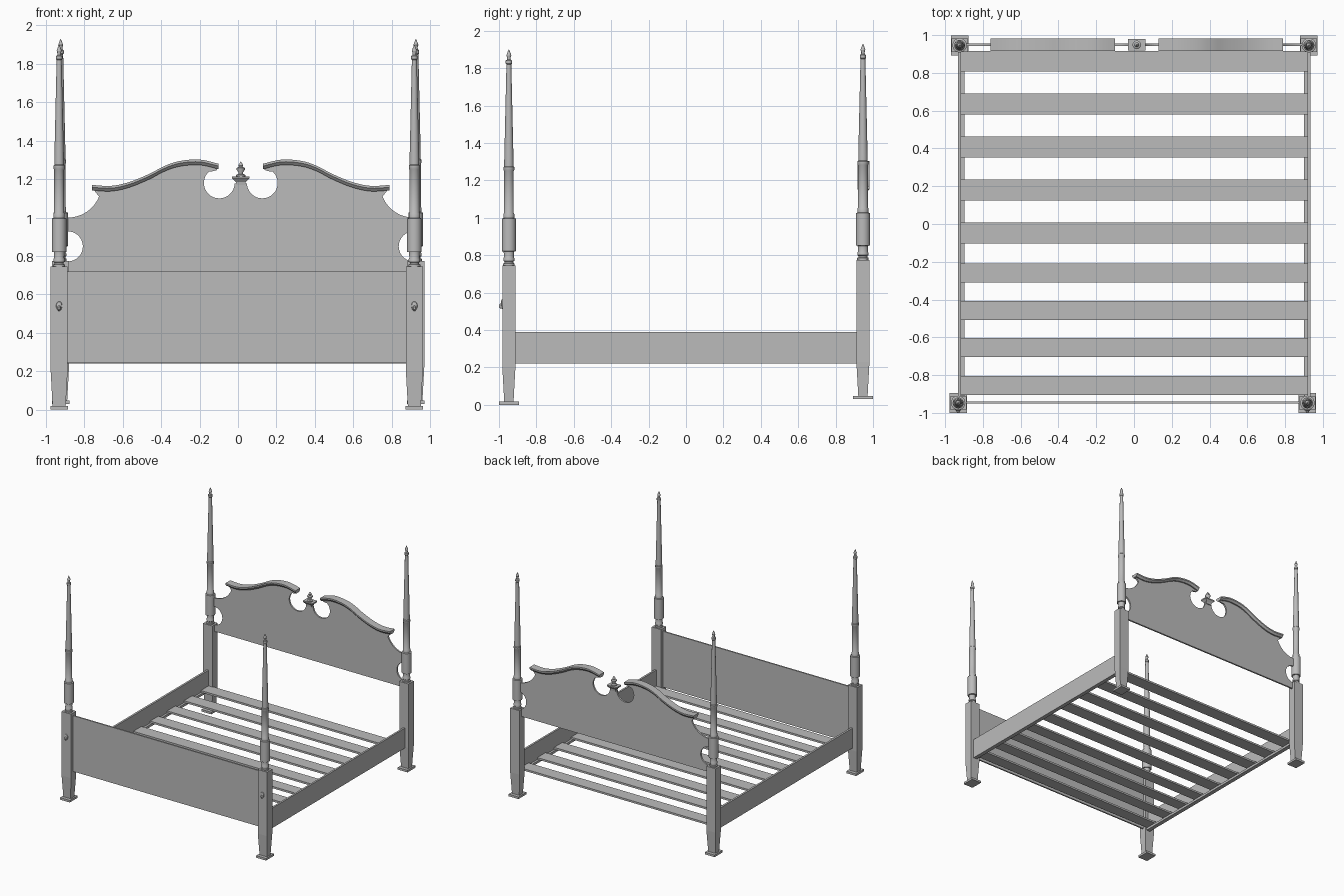
import bpy, bmesh
from math import sin, cos, pi, radians
from mathutils import Vector

cube = bpy.data.objects.get("Cube")
if cube:
    bpy.data.objects.remove(cube)

wood = bpy.data.materials.new("grey_wood")
wood.use_nodes = True
GREY = (0.5, 0.5, 0.5, 1)
wood.diffuse_color = GREY
wood.node_tree.nodes["Principled BSDF"].inputs["Base Color"].default_value = GREY


def loft(name, rings, at=(0, 0, 0), smooth=False):
    """Skin a list of equal-length point rings and cap both ends."""
    bm = bmesh.new()
    rows = [[bm.verts.new(Vector(p) + Vector(at)) for p in ring] for ring in rings]
    n = len(rows[0])
    for a, b in zip(rows, rows[1:]):
        for i in range(n):
            j = (i + 1) % n
            bm.faces.new((a[i], a[j], b[j], b[i]))
    bm.faces.new(rows[0][::-1])
    bm.faces.new(rows[-1])
    bmesh.ops.recalc_face_normals(bm, faces=bm.faces)
    mesh = bpy.data.meshes.new(name)
    bm.to_mesh(mesh)
    bm.free()
    mesh.materials.append(wood)
    ob = bpy.data.objects.new(name, mesh)
    bpy.context.collection.objects.link(ob)
    if smooth:
        bpy.ops.object.select_all(action='DESELECT')
        ob.select_set(True)
        bpy.context.view_layer.objects.active = ob
        bpy.ops.object.shade_smooth_by_angle(angle=radians(35))
    return ob


def rect(hx, hy, z):
    return [(-hx, -hy, z), (hx, -hy, z), (hx, hy, z), (-hx, hy, z)]


def box(name, x0, x1, y0, y1, z0, z1):
    hx, hy = (x1 - x0) / 2, (y1 - y0) / 2
    return loft(name, [rect(hx, hy, z0), rect(hx, hy, z1)], ((x0 + x1) / 2, (y0 + y1) / 2, 0))


def lathe(name, profile, at, sides=20):
    rings = [[(r * cos(2 * pi * i / sides), r * sin(2 * pi * i / sides), z)
              for i in range(sides)] for z, r in profile]
    return loft(name, rings, at, True)


def arc(cu, cz, r, a0, a1, n=20):
    steps = [radians(a0 + (a1 - a0) * i / n) for i in range(n + 1)]
    return [(cu + r * cos(a), cz + r * sin(a)) for a in steps]


def spline(pts, n=5):
    """Catmull-Rom curve through the points."""
    p = [Vector(q) for q in [pts[0]] + pts + [pts[-1]]]
    out = []
    for a, b, c, d in zip(p, p[1:], p[2:], p[3:]):
        for i in range(n):
            t = i / n
            out.append(0.5 * (2 * b + (c - a) * t + (2 * a - 5 * b + 4 * c - d) * t ** 2
                              + (3 * b - a - 3 * c + d) * t ** 3))
    return [tuple(q) for q in out + [p[-1]]]


# Bed posts: foot, tapered square leg, turned shaft with finial
TURNING = [(0.742, 0.031), (0.755, 0.031), (0.758, 0.024), (0.766, 0.024), (0.77, 0.030),
           (0.782, 0.030), (0.79, 0.026), (0.82, 0.028), (0.821, 0.038), (0.995, 0.038),
           (0.998, 0.029), (1.02, 0.029), (1.025, 0.026), (1.25, 0.026), (1.255, 0.029),
           (1.27, 0.029), (1.275, 0.025), (1.30, 0.025), (1.82, 0.013), (1.825, 0.017),
           (1.84, 0.017), (1.845, 0.010), (1.855, 0.009), (1.868, 0.013), (1.88, 0.009),
           (1.90, 0.001)]
POSTS = {"front_right": (-0.931, -0.947, 0), "front_left": (0.918, -0.947, 0),
         "back_right": (-0.923, 0.946, 0.03), "back_left": (0.926, 0.946, 0.03)}
for side, at in POSTS.items():
    loft(side + "_foot", [rect(0.046, 0.053, 0), rect(0.046, 0.053, 0.018)], at)
    loft(side + "_leg", [rect(0.034, 0.025, 0.018), rect(0.044, 0.035, 0.2),
                         rect(0.044, 0.035, 0.745)], at)
    lathe(side + "_turned_post", TURNING, at)

    # Bolt cover on the front legs: oval plate with a hanging drop
    if side.startswith("front"):
        for part, dz, rx, rz, depth in (("plate", 0.0, 0.016, 0.024, 0.008),
                                        ("drop", -0.012, 0.010, 0.015, 0.018)):
            rings = [[(k * rx * cos(2 * pi * i / 16), -y, k * rz * sin(2 * pi * i / 16))
                      for i in range(16)] for y, k in ((0, 1), (depth * 0.6, 0.9), (depth, 0.5))]
            loft(side + "_bolt_" + part, rings, (at[0], at[1] - 0.035, 0.54 + dz), True)

# Footboard, side rails with ledges
box("footboard", -0.9, 0.89, -0.951, -0.939, 0.245, 0.72)
for side, outer, inner, ledge in (("right", -0.932, -0.915, -0.897), ("left", 0.934, 0.918, 0.9)):
    box(side + "_rail", min(outer, inner), max(outer, inner), -0.92, 0.92, 0.22, 0.39)
    box(side + "_ledge", min(inner, ledge), max(inner, ledge), -0.91, 0.91, 0.22, 0.24)

# Slats
for i, y in enumerate((0.862, 0.635, 0.408, 0.18, -0.048, -0.26, -0.458, -0.653, -0.855)):
    half = 0.055 if i < 5 else 0.05
    box("slat_%d" % (i + 1), -0.915, 0.918, y - half, y + half, 0.24, 0.256)

# Headboard panel: half outline, mirrored about its centre line
MID, Y = 0.0145, 0.949
crest = spline([(0.774, 1.170), (0.676, 1.165), (0.58, 1.185), (0.475, 1.228),
                (0.398, 1.268), (0.32, 1.294), (0.215, 1.302), (0.116, 1.28)])
half = [(0.92, 0.717), (0.92, 0.772)]
half += arc(0.90, 0.85, 0.078, 270, 90)
half += [(0.92, 0.928), (0.92, 1.0)]
half += arc(0.90, 1.175, 0.175, 270, 202)
half += [(u, z - 0.015) for u, z in crest]
half += [(0.125, 1.247), (0.15, 1.24)]
half += arc(0.112, 1.18, 0.08, 48, -178, 28)
outline = half + [(-u, z) for u, z in reversed(half)]
loft("headboard_panel", [[(u, y, z) for u, z in outline] for y in (-0.007, 0.007)], (MID, Y, 0))

# Swan-neck cornices, wide on top and stepping in below
for side, s in (("right", -1), ("left", 1)):
    section = ((-0.032, 0), (0.032, 0), (0.032, -0.012), (0.018, -0.028),
               (-0.018, -0.028), (-0.032, -0.012))
    loft(side + "_cornice", [[(s * u, y, z + dz) for y, dz in section] for u, z in crest],
         (MID, Y, 0), True)

# Centre pedestal and finial
loft("pedestal", [rect(0.023, 0.014, 1.17), rect(0.026, 0.016, 1.186), rect(0.046, 0.031, 1.205),
                  rect(0.046, 0.031, 1.215)], (MID, Y, 0))
lathe("centre_finial", [(1.214, 0.024), (1.222, 0.024), (1.228, 0.012), (1.235, 0.012),
                        (1.25, 0.022), (1.258, 0.022), (1.264, 0.010), (1.272, 0.013),
                        (1.28, 0.008), (1.292, 0.001)], (MID, Y, 0))
